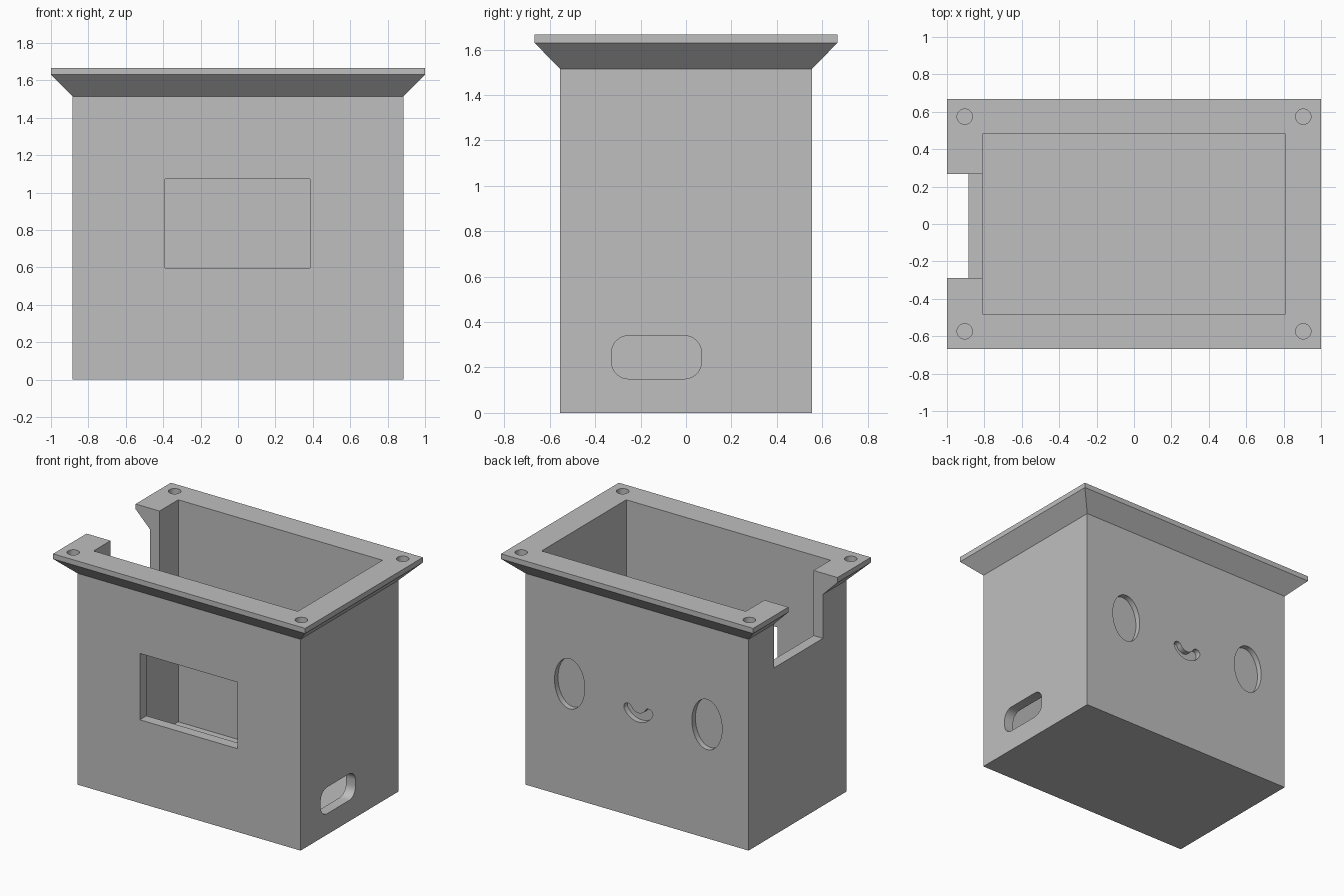
import bpy, bmesh
from math import sin, cos, pi, radians, atan2
from mathutils import Vector

if "Cube" in bpy.data.objects:
    bpy.data.objects.remove(bpy.data.objects["Cube"])

grey = bpy.data.materials.new("plain grey")
grey.use_nodes = True
colour = (0.52, 0.52, 0.52, 1)
grey.diffuse_color = colour
grey.node_tree.nodes["Principled BSDF"].inputs["Base Color"].default_value = colour


def make_object(name, bm):
    bmesh.ops.recalc_face_normals(bm, faces=bm.faces)
    mesh = bpy.data.meshes.new(name)
    bm.to_mesh(mesh)
    bm.free()
    mesh.materials.append(grey)
    obj = bpy.data.objects.new(name, mesh)
    bpy.context.collection.objects.link(obj)
    return obj


def loft(name, rings):
    """Closed skin through rings of matching points."""
    bm = bmesh.new()
    loops = [[bm.verts.new(p) for p in ring] for ring in rings]
    for a, b in zip(loops, loops[1:]):
        for i in range(len(a)):
            j = (i + 1) % len(a)
            bm.faces.new((a[i], a[j], b[j], b[i]))
    bm.faces.new(loops[0])
    bm.faces.new(loops[-1])
    return make_object(name, bm)


def rect(hx, hy, z):
    return [(-hx, -hy, z), (hx, -hy, z), (hx, hy, z), (-hx, hy, z)]


def prism(name, outline, axis, start, end):
    """Extrude a 2D outline along one axis."""
    def place(p, d):
        q = list(p)
        q.insert(axis, d)
        return Vector(q)
    return loft(name, [[place(p, d) for p in outline] for d in (start, end)])


def ellipse(cu, cv, ru, rv, n=40):
    return [(cu + ru * cos(2 * pi * i / n), cv + rv * sin(2 * pi * i / n)) for i in range(n)]


def rounded(cu, cv, hu, hv, r, n=8):
    points = []
    for q, (su, sv) in enumerate([(1, 1), (-1, 1), (-1, -1), (1, -1)]):
        for i in range(n + 1):
            a = (q + i / n) * pi / 2
            points.append((cu + su * (hu - r) + r * cos(a), cv + sv * (hv - r) + r * sin(a)))
    return points


def box(u0, u1, v0, v1):
    return [(u0, v0), (u1, v0), (u1, v1), (u0, v1)]


def smile(cu, cv, radius, width, spread, n=16):
    """Thick arc, open upwards, with round ends."""
    def arc(c, r, a0, a1):
        return [(c[0] + r * cos(a0 + (a1 - a0) * i / n), c[1] + r * sin(a0 + (a1 - a0) * i / n))
                for i in range(n + 1)]
    lo, hi = -pi / 2 - spread, -pi / 2 + spread
    centre = (cu, cv)
    tip = lambda a: (cu + radius * cos(a), cv + radius * sin(a))
    return (arc(centre, radius + width, lo, hi) + arc(tip(hi), width, hi, hi + pi)[1:-1]
            + arc(centre, radius - width, hi, lo) + arc(tip(lo), width, lo + pi, lo + 2 * pi)[1:-1])


# Open box with a flared rim and a hollow inside
case = loft("case", [
    rect(0.885, 0.555, 0), rect(0.885, 0.555, 1.515),
    rect(1, 0.667, 1.63), rect(1, 0.667, 1.667),
    rect(0.81, 0.48, 1.667), rect(0.81, 0.48, 0.075)])

# Openings: front window, side slot, rim notch
cutters = [
    prism("window_cutter", box(-0.39, 0.385, 0.597, 1.073), 1, -0.7, -0.4),
    prism("slot_cutter", rounded(-0.13, 0.245, 0.198, 0.095, 0.075), 0, 0.75, 0.95),
    prism("notch_cutter", box(-0.288, 0.268, 1.2, 1.8), 0, -1.1, -0.7),
    prism("smile_cutter", smile(-0.01, 0.814, 0.094, 0.032, radians(62)), 1, 0.515, 0.6)]

# Shallow eyes on the back, blind screw holes in the rim corners
for side in (-1, 1):
    cutters.append(prism("eye_cutter", ellipse(-0.01 + 0.545 * side, 0.816, 0.12, 0.18), 1, 0.515, 0.6))
    for end in (-1, 1):
        cutters.append(prism("screw_cutter", ellipse(0.905 * side, 0.574 * end, 0.041, 0.041, 32), 2, 1.6, 1.75))

for cutter in cutters:
    cutter.hide_render = True
    cut = case.modifiers.new(cutter.name, "BOOLEAN")
    cut.operation = "DIFFERENCE"
    cut.solver = "EXACT"
    cut.object = cutter

# Apply the cuts and drop the helpers
bpy.context.view_layer.update()
graph = bpy.context.evaluated_depsgraph_get()
result = bpy.data.meshes.new_from_object(case.evaluated_get(graph))
case.modifiers.clear()
case.data = result
for cutter in cutters:
    bpy.data.objects.remove(cutter)

bpy.ops.object.select_all(action="DESELECT")
case.select_set(True)
bpy.context.view_layer.objects.active = case
bpy.ops.object.shade_smooth_by_angle(angle=radians(30))
